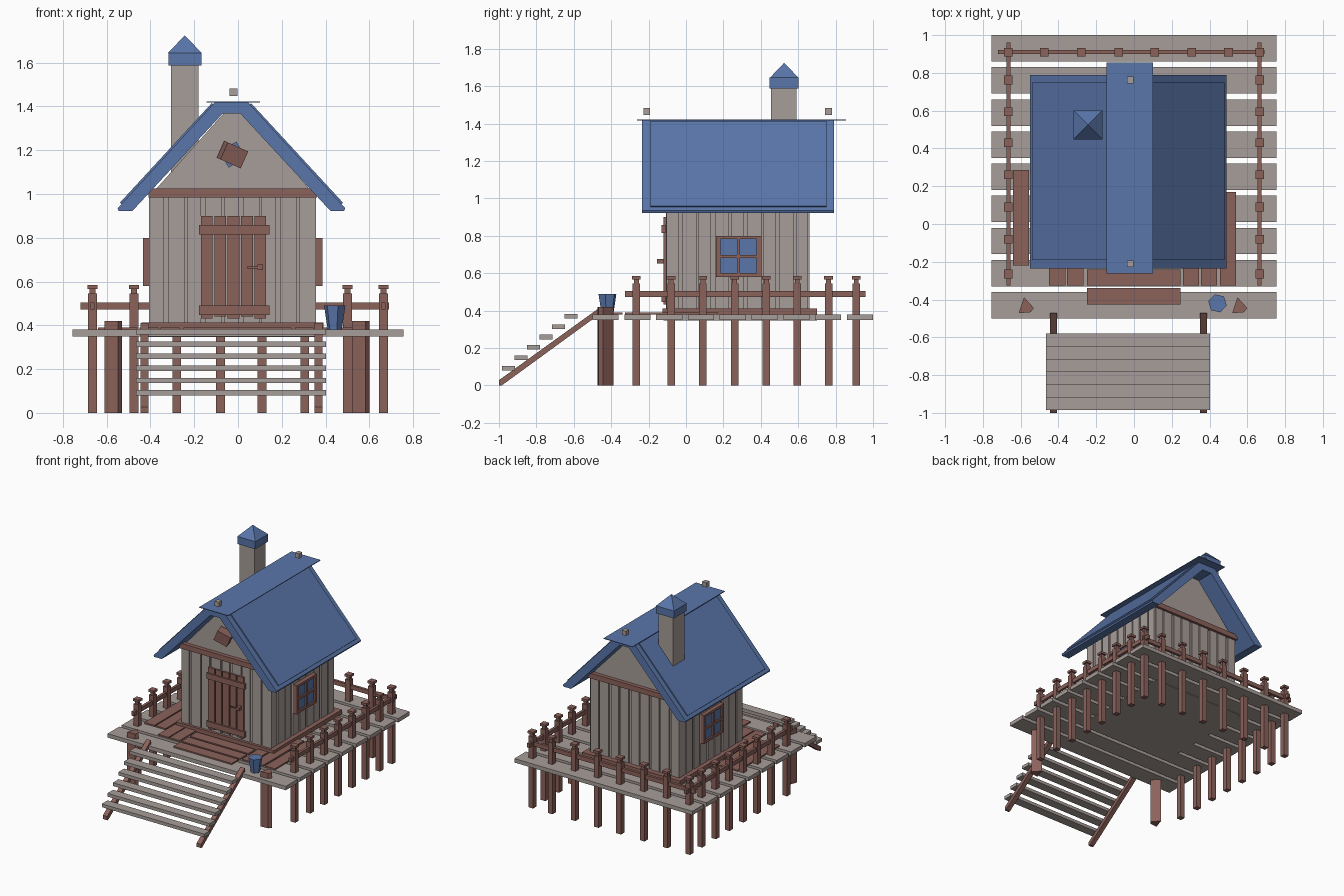
import bpy, bmesh, math
from mathutils import Matrix, Vector

if "Cube" in bpy.data.objects:
    bpy.data.objects.remove(bpy.data.objects["Cube"])


def material(name, rgb):
    m = bpy.data.materials.new(name)
    m.diffuse_color = (*rgb, 1)
    m.use_nodes = True
    m.node_tree.nodes["Principled BSDF"].inputs["Base Color"].default_value = m.diffuse_color
    return m


GREY = material("weathered grey wood", (0.39, 0.34, 0.32))
BROWN = material("red brown wood", (0.26, 0.122, 0.105))
BLUE = material("blue paint", (0.102, 0.18, 0.40))


def finish(name, bm, mat):
    bmesh.ops.recalc_face_normals(bm, faces=bm.faces)
    me = bpy.data.meshes.new(name)
    bm.to_mesh(me)
    bm.free()
    me.materials.append(mat)
    ob = bpy.data.objects.new(name, me)
    bpy.context.collection.objects.link(ob)
    return ob


def boxes(name, items, mat):
    """One object from boxes given as (x0, x1, y0, y1, z0, z1)."""
    bm = bmesh.new()
    for x0, x1, y0, y1, z0, z1 in items:
        m = Matrix.Translation(((x0 + x1) / 2, (y0 + y1) / 2, (z0 + z1) / 2))
        m = m @ Matrix.Diagonal((x1 - x0, y1 - y0, z1 - z0, 1))
        bmesh.ops.create_cube(bm, size=1, matrix=m)
    return finish(name, bm, mat)


def prism(name, pts, axis, a, b, mat):
    """Extrude a 2D profile along an axis from a to b."""
    place = {"x": lambda p, t: (t, p[0], p[1]),
             "y": lambda p, t: (p[0], t, p[1]),
             "z": lambda p, t: (p[0], p[1], t)}[axis]
    bm = bmesh.new()
    f = bm.faces.new([bm.verts.new(place(p, a)) for p in pts])
    r = bmesh.ops.extrude_face_region(bm, geom=[f])
    vs = [g for g in r["geom"] if isinstance(g, bmesh.types.BMVert)]
    bmesh.ops.translate(bm, verts=vs, vec=Vector(place((0, 0), b - a)))
    return finish(name, bm, mat)


def cone(name, sides, r1, r2, z0, z1, x, y, mat, turn=0.0):
    bm = bmesh.new()
    m = Matrix.Translation((x, y, (z0 + z1) / 2)) @ Matrix.Rotation(turn, 4, "Z")
    bmesh.ops.create_cone(bm, cap_ends=True, segments=sides, radius1=r1,
                          radius2=r2, depth=z1 - z0, matrix=m)
    return finish(name, bm, mat)


CX = -0.025  # the hut sits slightly left of the deck centre

# Deck planks, and the plate under the hut
boxes("deck_planks", [(-0.755, 0.755, -0.5 + i * 0.17, -0.36 + i * 0.17, 0.35, 0.38)
                      for i in range(9)], GREY)
boxes("underfloor", [(-0.43, 0.38, -0.12, 0.70, 0.346, 0.38)], GREY)

# Thin brown floorboards around the hut
floor = [(x, x + 0.085, -0.325, 0.17, 0.38, 0.39) for x in (0.26, 0.355, 0.455)]
floor += [(-0.64, -0.555, -0.22, 0.285, 0.38, 0.39)]
floor += [(x, x + 0.087, -0.325, 0.17, 0.38, 0.39) for x in (-0.545, -0.45, -0.355)]
floor[4] = (-0.545, -0.46, -0.22, 0.285, 0.38, 0.39)
floor += [(-0.25, 0.245, y, y + 0.085, 0.38, 0.39) for y in (-0.425, -0.325, -0.225)]
boxes("porch_floorboards", floor, BROWN)

# Railing posts that also carry the deck, with neck and cap
spots = [(x, 0.91) for x in (-0.665, -0.475, -0.28, -0.08, 0.11, 0.305, 0.5, 0.665)]
spots += [(s * 0.665, y) for s in (-1, 1)
          for y in (-0.265, -0.08, 0.09, 0.26, 0.43, 0.595, 0.762)]
posts = []
for x, y in spots:
    for w, z0, z1 in ((0.02, 0, 0.545), (0.013, 0.545, 0.567), (0.023, 0.567, 0.585)):
        posts.append((x - w, x + w, y - w, y + w, z0, z1))
boxes("railing_posts", posts, BROWN)
boxes("railing_bars", [(-0.675, -0.655, -0.325, 0.96, 0.473, 0.505),
                       (0.655, 0.675, -0.325, 0.96, 0.473, 0.505),
                       (-0.72, 0.69, 0.90, 0.92, 0.473, 0.505)], BROWN)

# Heavy uneven front posts
for side, x in (("left", -0.57), ("right", 0.56)):
    prism(side + "_front_post", [(x - 0.04, -0.472), (x + 0.022, -0.467),
                                 (x + 0.04, -0.445), (x - 0.012, -0.388)],
          "z", 0, 0.42, BROWN)

# Stairs
boxes("stair_treads", [(-0.465, 0.403, -0.985 + i * 0.067, -0.915 + i * 0.067,
                        0.08 + i * 0.0555, 0.105 + i * 0.0555) for i in range(6)], GREY)
for side, x in (("left", -0.445), ("right", 0.35)):
    prism(side + "_stair_stringer", [(-1, 0.028), (-1, 0.0), (-0.985, 0.0),
                                     (-0.47, 0.375), (-0.47, 0.41)],
          "x", x, x + 0.037, BROWN)

# Hut body with gables, plank cladding, sill and gable beams
prism("hut_body", [(-0.395, 0.385), (0.345, 0.385), (0.345, 1.0), (0.03, 1.375),
                   (-0.06, 1.375), (-0.395, 1.0)], "y", -0.095, 0.65, GREY)
boards = []
for i in range(9):
    x = -0.405 + i * 0.0855
    y = -0.105 + i * 0.0865
    w = 0.076 if i % 2 else 0.066
    boards += [(x, x + w, -0.106, -0.09, 0.4, 1.0), (x, x + w, 0.645, 0.661, 0.4, 1.0),
               (-0.406, -0.39, y, y + w, 0.4, 0.99), (0.34, 0.356, y, y + w, 0.4, 0.99)]
boxes("wall_boards", boards, GREY)
boxes("hut_sill", [(-0.44, 0.39, -0.125, 0.70, 0.38, 0.412)], BROWN)
boxes("gable_beams", [(-0.41, 0.36, -0.125, -0.09, 0.985, 1.025),
                      (-0.41, 0.36, 0.645, 0.68, 0.985, 1.025)], BROWN)


# Roof shell: flat-topped, open underneath, plus raised slope slabs
def mirrored(pts):
    return pts + [(2 * -0.03 - 0.0 - x, z) for x, z in reversed(pts)]


outer = [(-0.55, 0.95), (-0.105, 1.42)]
inner = [(-0.482, 0.923), (-0.07, 1.368)]
flip = lambda p: (-0.06 - p[0], p[1])
roof_profile = ([(-0.545, 0.923), (-0.55, 0.935), outer[1], flip(outer[1]),
                 (0.49, 0.935), (0.485, 0.923), flip(inner[0]), flip(inner[1]),
                 inner[1], inner[0]])
prism("roof_shell", roof_profile, "y", -0.235, 0.79, BLUE)
slab = [(-0.53, 0.95), (-0.54, 0.96), (-0.12, 1.415), (-0.11, 1.405)]
prism("left_roof_slab", slab, "y", -0.19, 0.75, BLUE)
prism("right_roof_slab", [flip(p) for p in slab], "y", -0.19, 0.75, BLUE)
boxes("ridge_plate", [(-0.145, 0.10, -0.262, 0.855, 1.417, 1.422)], BLUE)
boxes("ridge_blocks", [(-0.038, -0.002, y - 0.018, y + 0.018, 1.447, 1.483)
                       for y in (-0.21, 0.762)], GREY)

# Chimney
boxes("chimney_shaft", [(-0.305, -0.18, 0.455, 0.592, 1.0, 1.59)], GREY)
boxes("chimney_cap", [(-0.318, -0.167, 0.447, 0.602, 1.588, 1.645)], BLUE)
cone("chimney_roof", 4, 0.108, 0, 1.645, 1.725, -0.243, 0.525, BLUE, math.pi / 4)

# Plank door with cross bars and handle
door = [(-0.17 + i * 0.0615, -0.117 + i * 0.0615, -0.12, -0.1,
         0.432 + 0.008 * (i % 2), 0.9) for i in range(5)]
door += [(-0.178, 0.145, -0.13, -0.11, z, z + 0.043) for z in (0.447, 0.815)]
boxes("door", door, BROWN)
boxes("door_handle", [(0.04, 0.115, -0.15, -0.142, 0.66, 0.668),
                      (0.09, 0.115, -0.155, -0.115, 0.653, 0.677)], BROWN)

# Side windows: frame, cross bars and four panes
for side, x0, x1 in (("left", -0.435, -0.4), ("right", 0.35, 0.387)):
    xm, xp = (x0 + 0.012, x1) if side == "left" else (x0, x1 - 0.012)
    boxes(side + "_window_frame",
          [(x0, x1, 0.16, 0.185, 0.58, 0.80), (x0, x1, 0.378, 0.403, 0.58, 0.80),
           (x0, x1, 0.185, 0.378, 0.58, 0.60), (x0, x1, 0.185, 0.378, 0.782, 0.80),
           (x0, x1, 0.274, 0.289, 0.60, 0.782), (x0, x1, 0.185, 0.378, 0.682, 0.698)],
          BROWN)
    boxes(side + "_window_panes", [(xm, xp, 0.18, 0.383, 0.595, 0.787)], BLUE)

# Tilted block in the front gable over a small blue plate
bm = bmesh.new()
bmesh.ops.create_cube(bm, size=1, matrix=Matrix.Translation((CX, -0.135, 1.18))
                      @ Matrix.Rotation(math.radians(24), 4, "Y")
                      @ Matrix.Rotation(math.radians(15), 4, "Z")
                      @ Matrix.Diagonal((0.105, 0.07, 0.085, 1)))
finish("gable_block", bm, BROWN)
bm = bmesh.new()
bmesh.ops.create_cube(bm, size=1, matrix=Matrix.Translation((CX, -0.098, 1.18))
                      @ Matrix.Rotation(math.radians(-30), 4, "Y")
                      @ Matrix.Diagonal((0.09, 0.009, 0.085, 1)))
finish("gable_plate", bm, BLUE)

# Bucket on the deck
cone("bucket", 6, 0.033, 0.05, 0.38, 0.49, 0.442, -0.42, BLUE, 0.3)
